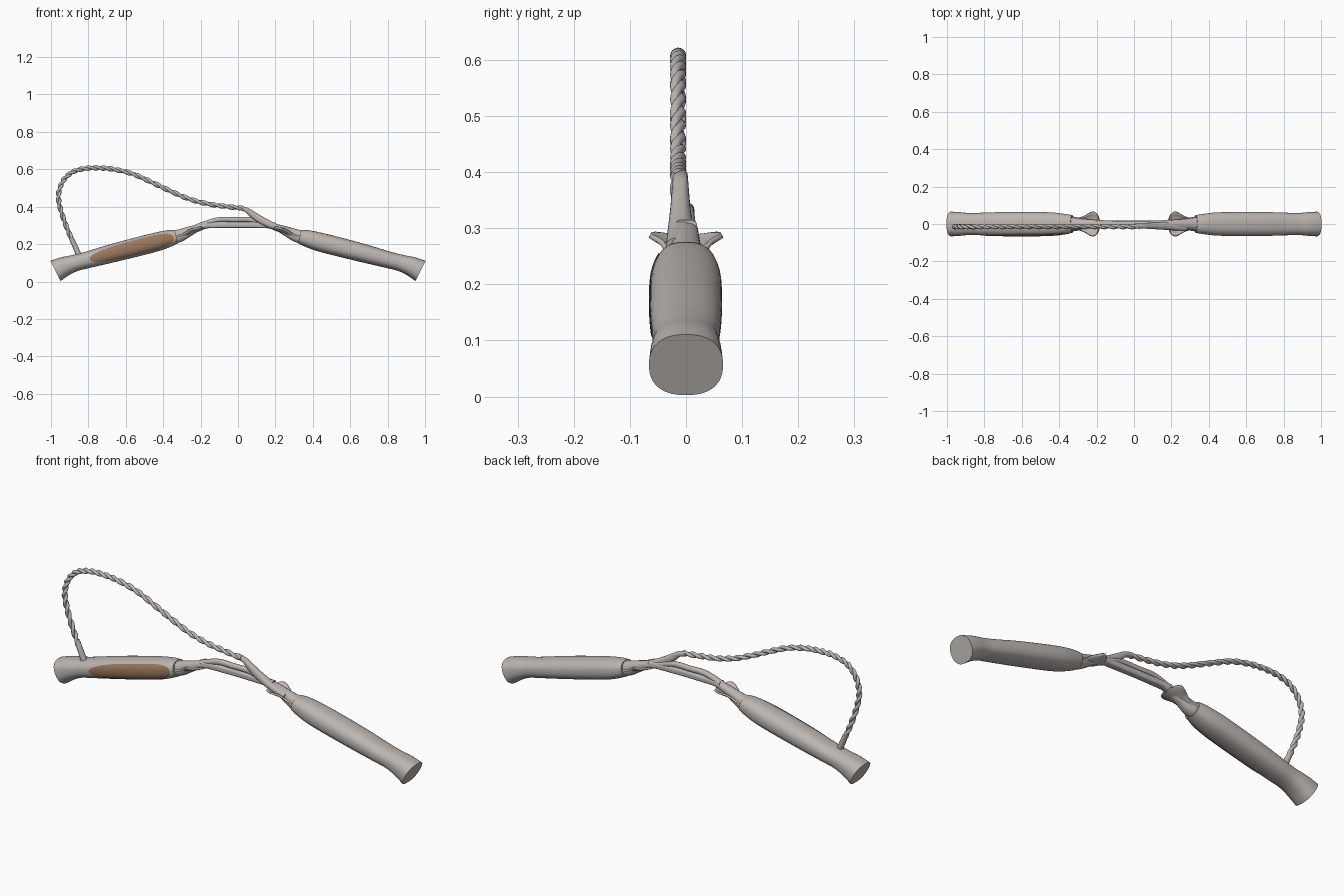
import bpy, bmesh, math
from mathutils import Vector

if "Cube" in bpy.data.objects:
    bpy.data.objects.remove(bpy.data.objects["Cube"])


def material(name, rgb):
    m = bpy.data.materials.new(name)
    m.diffuse_color = (*rgb, 1)
    m.use_nodes = True
    m.node_tree.nodes["Principled BSDF"].inputs["Base Color"].default_value = m.diffuse_color
    return m


GREY = material("warm grey", (0.50, 0.465, 0.44))
BROWN = material("leather brown", (0.32, 0.185, 0.11))


def spline(pts, t):
    """Catmull-Rom value of any tuple list, t from 0 to 1."""
    n = len(pts) - 1
    i = min(int(t * n), n - 1)
    f = t * n - i
    a, b, c, d = (pts[max(0, min(n, k))] for k in (i - 1, i, i + 1, i + 2))
    return [0.5 * (2 * q + (r - p) * f + (2 * p - 5 * q + 4 * r - s) * f * f
                   + (3 * q - p - 3 * r + s) * f ** 3) for p, q, r, s in zip(a, b, c, d)]


def make(name, rows, mat, closed=True, caps=True):
    """Skin a list of point rows into a smooth object."""
    bm = bmesh.new()
    vs = [[bm.verts.new(p) for p in row] for row in rows]
    n = len(rows[0])
    for a, b in zip(vs, vs[1:]):
        for j in range(n if closed else n - 1):
            k = (j + 1) % n
            bm.faces.new((a[j], a[k], b[k], b[j]))
    if closed and caps:
        bm.faces.new(vs[0])
        bm.faces.new(vs[-1])
    bmesh.ops.recalc_face_normals(bm, faces=bm.faces)
    me = bpy.data.meshes.new(name)
    bm.to_mesh(me)
    bm.free()
    me.materials.append(mat)
    ob = bpy.data.objects.new(name, me)
    bpy.context.collection.objects.link(ob)
    bpy.ops.object.select_all(action='DESELECT')
    ob.select_set(True)
    bpy.context.view_layer.objects.active = ob
    bpy.ops.object.shade_smooth_by_angle(angle=math.radians(40))
    return ob


def section(stations, t, phi, grow=0.0, side=1, y=0.0, power=0.85):
    """Point on a loft whose stations are (x, z, half height, half width)."""
    x, z, h, w = spline(stations, t)
    p, q = spline(stations, max(0, t - 0.01)), spline(stations, min(1, t + 0.01))
    d = Vector((q[0] - p[0], q[1] - p[1])).normalized()
    c, s = math.cos(phi), math.sin(phi)
    across = -math.copysign(abs(c) ** power, c) * (w + grow)
    up = math.copysign(abs(s) ** power, s) * (h + grow)
    return (side * (x - d.y * up), y + across, z + d.x * up)


def loft(name, stations, side=1, y=0.0, rings=40, segs=40, power=0.85):
    rows = [[section(stations, i / rings, 2 * math.pi * j / segs, 0, side, y, power)
             for j in range(segs)] for i in range(rings + 1)]
    return make(name, rows, GREY)


# Grip handles with flared ends
GRIP = [(0.33, 0.240, 0.037, 0.047), (0.37, 0.230, 0.045, 0.054), (0.43, 0.213, 0.050, 0.061),
        (0.52, 0.190, 0.051, 0.064), (0.68, 0.149, 0.049, 0.064), (0.80, 0.117, 0.045, 0.061),
        (0.87, 0.099, 0.045, 0.058), (0.93, 0.079, 0.053, 0.063), (0.976, 0.0565, 0.0605, 0.066)]
# Saddle flanges: (x, z, half width, curl)
FLANGE = [(0.345, 0.208, 0.040, 0.030), (0.295, 0.232, 0.032, 0.022), (0.26, 0.252, 0.045, 0.024),
          (0.225, 0.267, 0.064, 0.020), (0.20, 0.276, 0.054, 0.014), (0.185, 0.282, 0.022, 0.004)]
# Tapered necks joining the grips to the bridge
NECK = [(0.36, 0.232, 0.035, 0.040), (0.31, 0.246, 0.034, 0.032), (0.26, 0.268, 0.026, 0.026),
        (0.20, 0.292, 0.017, 0.022), (0.13, 0.304, 0.016, 0.019), (0.06, 0.304, 0.016, 0.017)]
for side, word in ((-1, "left"), (1, "right")):
    loft(word + "_grip", GRIP, side, rings=64, segs=56)
    loft(word + "_neck", NECK, side)
    rows = []
    for i in range(25):
        x, z, w, curl = spline(FLANGE, i / 24)
        rows.append([(side * x, w * v / 8, z + curl * (v / 8) ** 2) for v in range(-8, 9)])
    flange = make(word + "_flange", rows, GREY, closed=False)
    mod = flange.modifiers.new("thickness", 'SOLIDIFY')
    mod.thickness = 0.009
    mod.offset = 0

# Inlaid panel on the front of the left grip
rows = []
for i in range(61):
    s = i / 60
    reach = max(0.02, (1 - abs(2 * s - 1) ** 3)) ** 0.55
    t = 0.06 + 0.555 * s
    rows.append([section(GRIP, t, reach * (-0.80 + 1.55 * j / 16), 0.0018, -1)
                 for j in range(17)])
make("brown_panel", rows, BROWN, closed=False)

# Bridge bar with a slimmer ridge on top
loft("bridge_bar", [(-0.2, 0.300, 0.015, 0.020), (0, 0.303, 0.016, 0.018),
                    (0.2, 0.300, 0.015, 0.020)], power=0.6)
loft("bridge_ridge", [(-0.27, 0.272, 0.012, 0.016), (-0.20, 0.300, 0.014, 0.016),
                      (-0.11, 0.330, 0.013, 0.015), (-0.02, 0.331, 0.013, 0.014),
                      (0.06, 0.331, 0.013, 0.014), (0.12, 0.316, 0.013, 0.016),
                      (0.20, 0.295, 0.012, 0.018)])

# Forked arm that holds the rope
loft("rope_arm", [(0.28, 0.268, 0.016, 0.026), (0.20, 0.292, 0.018, 0.023),
                  (0.13, 0.325, 0.020, 0.019), (0.08, 0.357, 0.018, 0.016),
                  (0.045, 0.383, 0.013, 0.014), (0.005, 0.394, 0.011, 0.013)], y=-0.010)

# Twisted rope loop
ROPE = [(0.03, 0.391), (-0.06, 0.401), (-0.16, 0.415), (-0.26, 0.441), (-0.36, 0.483),
        (-0.46, 0.530), (-0.56, 0.574), (-0.66, 0.599), (-0.74, 0.607), (-0.82, 0.604),
        (-0.89, 0.582), (-0.94, 0.530), (-0.960, 0.455), (-0.944, 0.37), (-0.910, 0.275),
        (-0.872, 0.190), (-0.845, 0.125)]
STEPS = 420


def rope_frame(t):
    p, q = spline(ROPE, max(0, t - 0.004)), spline(ROPE, min(1, t + 0.004))
    d = Vector((q[0] - p[0], 0, q[1] - p[1])).normalized()
    x, z = spline(ROPE, t)
    return Vector((x, -0.014, z)), Vector((0, 1, 0)), Vector((-d.z, 0, d.x))


for strand in range(2):
    rows = []
    for i in range(STEPS + 1):
        c, u, v = rope_frame(i / STEPS)
        a = 2 * math.pi * 16 * i / STEPS + math.pi * strand
        c = c + 0.0055 * (u * math.cos(a) + v * math.sin(a))
        rows.append([c + 0.0088 * (u * math.cos(b) + v * math.sin(b))
                     for b in (2 * math.pi * j / 12 for j in range(12))])
    make("rope_strand_%d" % (strand + 1), rows, GREY)

# Smooth sleeve where the rope enters the left grip
loft("rope_sleeve", [(-0.893, 0.235, 0.012, 0.013), (-0.872, 0.190, 0.014, 0.014),
                     (-0.845, 0.125, 0.015, 0.015)], y=-0.014, power=1.0)
